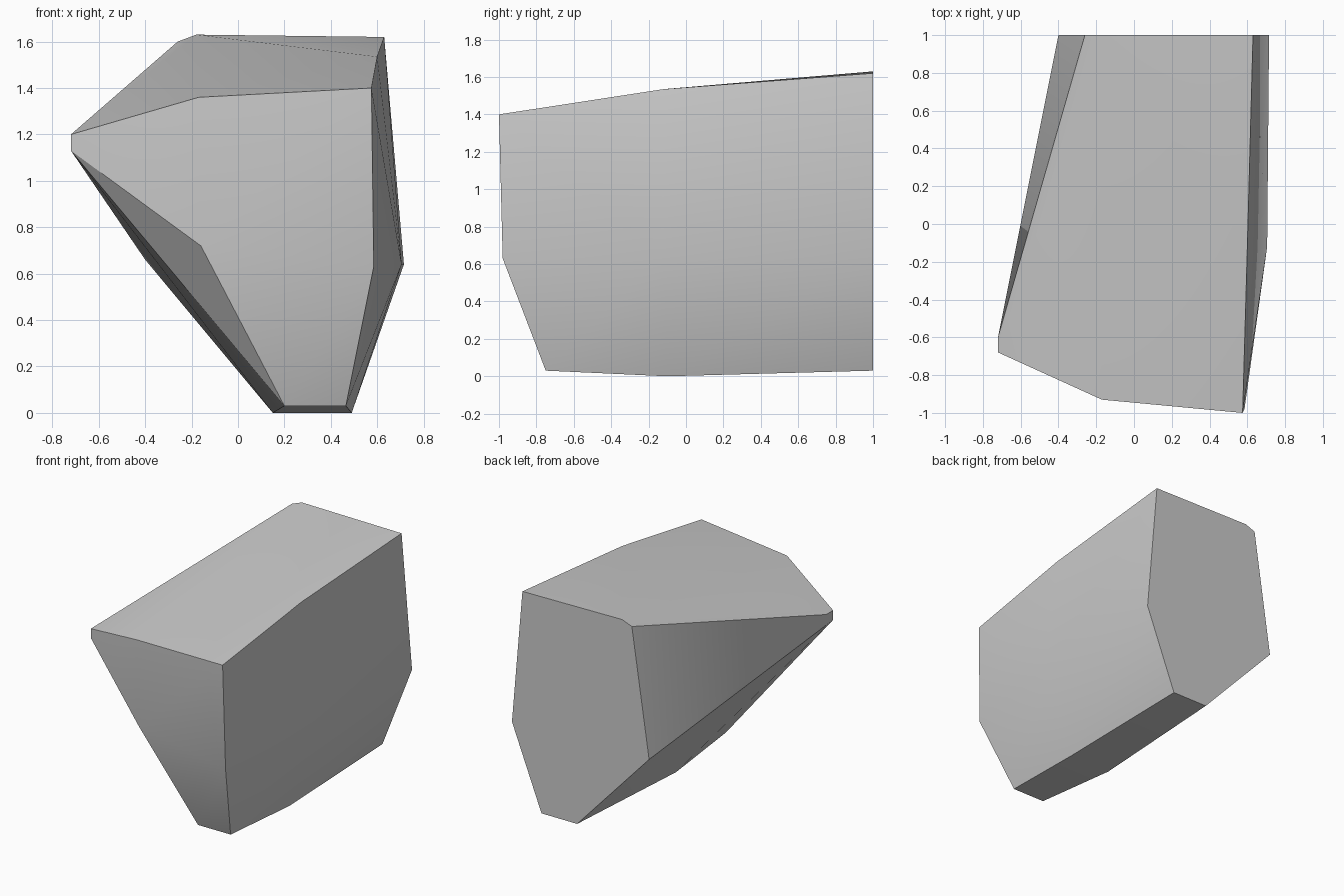
import bpy, bmesh
from math import radians

cube = bpy.data.objects.get("Cube")
if cube:
    bpy.data.objects.remove(cube, do_unlink=True)

# Stone material
stone = bpy.data.materials.new("stone_grey")
stone.use_nodes = True
GREY = (0.6, 0.6, 0.6, 1)
stone.diffuse_color = GREY
stone.node_tree.nodes["Principled BSDF"].inputs["Base Color"].default_value = GREY

# Corners of the chipped block, grouped from front to back
front_face = [(0.575, -1, 1.40), (-0.17, -0.93, 1.36), (-0.16, -0.92, 0.72),
              (0.585, -0.98, 0.63), (0.465, -0.75, 0.03), (0.20, -0.75, 0.03)]
side_tip = [(-0.72, -0.68, 1.20), (-0.72, -0.68, 1.13), (-0.72, -0.60, 1.20)]
middle_ridge = [(0.60, -0.12, 1.535), (0.705, -0.12, 0.64),
                (0.49, -0.10, 0), (0.15, -0.10, 0)]
flat_back = [(x, 1, z) for x, z in
             [(0.63, 1.62), (-0.18, 1.63), (-0.26, 1.60), (-0.40, 0.66),
              (0.185, 0.03), (0.475, 0.03), (0.715, 0.64)]]

# Wrap the corners in a faceted hull
bm = bmesh.new()
for corner in front_face + side_tip + middle_ridge + flat_back:
    bm.verts.new(corner)
hull = bmesh.ops.convex_hull(bm, input=bm.verts)
spare = {v for v in hull["geom_interior"] + hull["geom_unused"]
         if isinstance(v, bmesh.types.BMVert)}
bmesh.ops.delete(bm, geom=list(spare), context="VERTS")
bmesh.ops.dissolve_limit(bm, angle_limit=radians(0.5), verts=bm.verts, edges=bm.edges)
bmesh.ops.recalc_face_normals(bm, faces=bm.faces)

mesh = bpy.data.meshes.new("rock_chunk")
bm.to_mesh(mesh)
bm.free()
mesh.materials.append(stone)
rock = bpy.data.objects.new("rock_chunk", mesh)
bpy.context.collection.objects.link(rock)

# Soften shallow facets, keep the main edges crisp
bpy.ops.object.select_all(action="DESELECT")
rock.select_set(True)
bpy.context.view_layer.objects.active = rock
bpy.ops.object.shade_smooth_by_angle(angle=radians(30))
